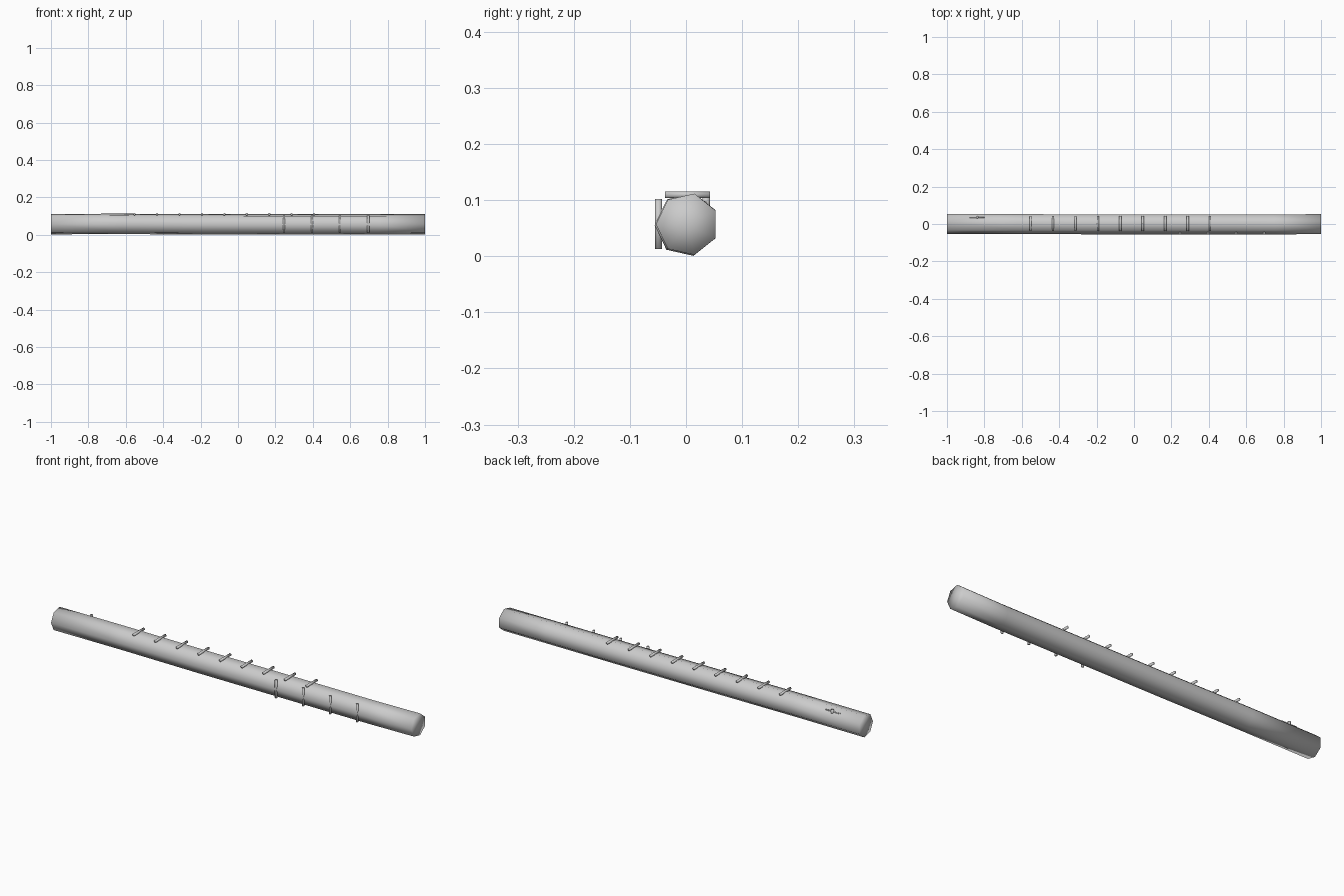
import bpy, bmesh, math
from mathutils import Vector

cube = bpy.data.objects.get("Cube")
if cube:
    bpy.data.objects.remove(cube)


def material(name, value):
    m = bpy.data.materials.new(name)
    m.use_nodes = True
    colour = (value, value, value, 1)
    m.diffuse_color = colour
    m.node_tree.nodes["Principled BSDF"].inputs["Base Color"].default_value = colour
    return m


grey = material("light grey", 0.6)


def finish(name, bm, mat):
    bmesh.ops.recalc_face_normals(bm, faces=bm.faces)
    for f in bm.faces:
        f.smooth = True
    mesh = bpy.data.meshes.new(name)
    bm.to_mesh(mesh)
    bm.free()
    mesh.materials.append(mat)
    obj = bpy.data.objects.new(name, mesh)
    bpy.context.collection.objects.link(obj)
    return obj


def tube(name, path, radius, sides, mat, frame, phase=0.0):
    """Loft a polygon along a nearly straight path, closed with fans."""
    u, v = (Vector(a) for a in frame)
    bm = bmesh.new()
    rings = []
    for p in path:
        angles = [phase + 2 * math.pi * i / sides for i in range(sides)]
        rings.append([bm.verts.new(Vector(p) + radius * (u * math.cos(a) + v * math.sin(a)))
                      for a in angles])
    for a, b in zip(rings, rings[1:]):
        for i in range(sides):
            j = (i + 1) % sides
            bm.faces.new((a[i], a[j], b[j], b[i]))
    for ring, p in ((rings[0], path[0]), (rings[-1], path[-1])):
        centre = bm.verts.new(p)
        for i in range(sides):
            bm.faces.new((ring[i], ring[(i + 1) % sides], centre))
    return finish(name, bm, mat)


X, Y, Z = (1, 0, 0), (0, 1, 0), (0, 0, 1)

# Seven-sided body with a very slight hand-made waver
body_path = [(-1, 0.002, 0.057), (-0.62, 0.002, 0.058), (-0.2, 0.001, 0.056),
             (0.3, 0.001, 0.0555), (0.75, 0.0, 0.0555), (1, 0.0025, 0.057)]
tube("flute_body", body_path, 0.056, 7, grey, (Y, Z), math.pi)

# Row of crossbars along the top
for i in range(9):
    x = -0.553 + 0.12 * i
    tube(f"top_bar_{i + 1}", [(x, -0.037, 0.1095), (x, 0.043, 0.1095)],
         0.0065, 8, grey, (X, Z), math.pi / 8)

# Upright bars on the front
for i in range(4):
    x = 0.246 + 0.15 * i
    tube(f"front_bar_{i + 1}", [(x, -0.049, 0.013), (x, -0.049, 0.102)],
         0.0065, 8, grey, (X, Y), math.pi / 8)

# Small mouthpiece strip and peg near the right end
tube("mouth_strip", [(-0.88, 0.034, 0.096), (-0.80, 0.034, 0.096)], 0.003, 6, grey, (Y, Z))
tube("mouth_peg", [(-0.838, 0.036, 0.08), (-0.838, 0.036, 0.107)], 0.007, 8, grey, (X, Y))
